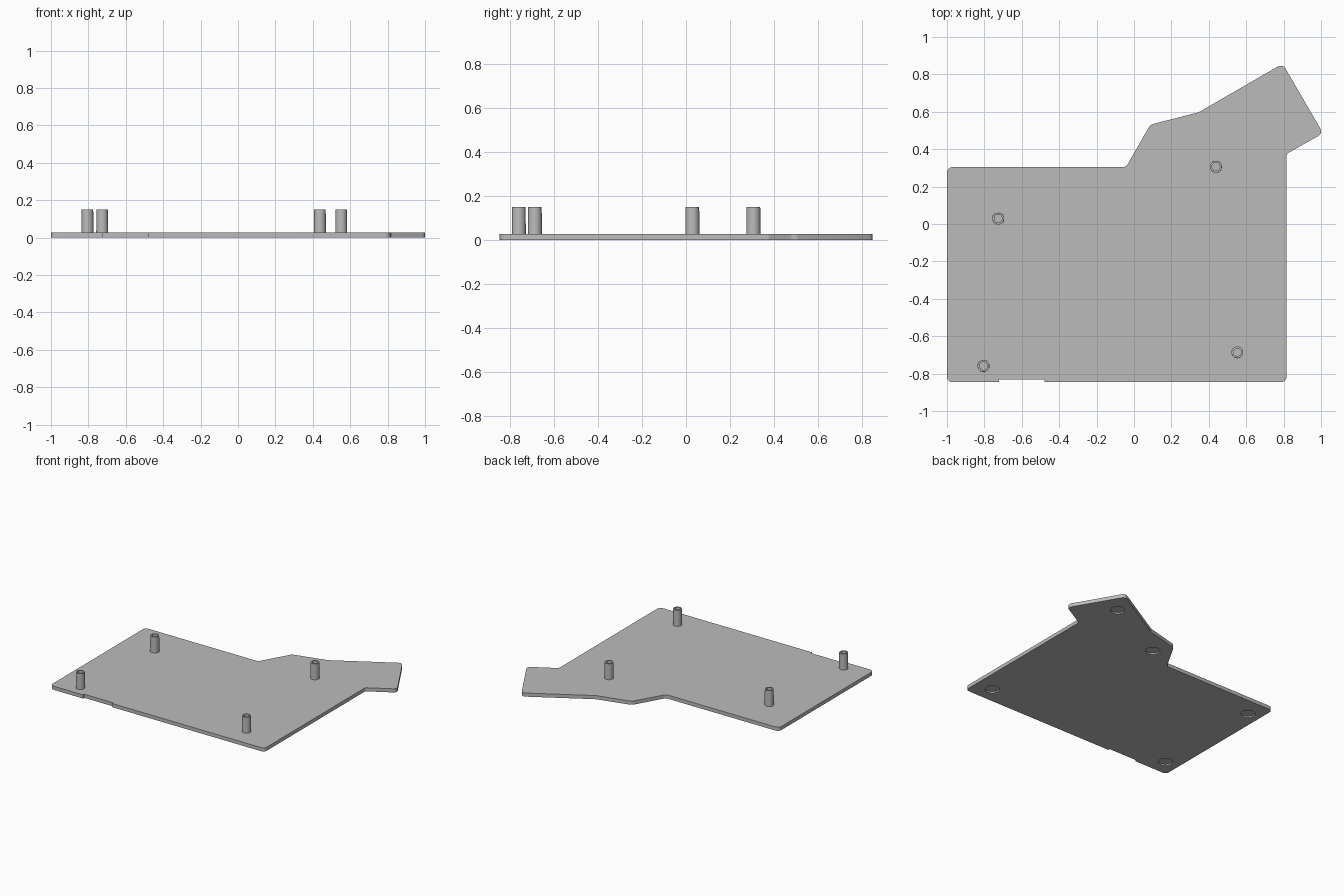
import bpy, bmesh, math
from mathutils import Vector

if "Cube" in bpy.data.objects:
    bpy.data.objects.remove(bpy.data.objects["Cube"])

THICK = 0.028
grey = bpy.data.materials.new("plain grey")
grey.diffuse_color = (0.5, 0.5, 0.5, 1)
grey.use_nodes = True
grey.node_tree.nodes["Principled BSDF"].inputs["Base Color"].default_value = grey.diffuse_color


def make_object(name, bm):
    bmesh.ops.recalc_face_normals(bm, faces=bm.faces)
    mesh = bpy.data.meshes.new(name)
    bm.to_mesh(mesh)
    bm.free()
    mesh.materials.append(grey)
    obj = bpy.data.objects.new(name, mesh)
    bpy.context.collection.objects.link(obj)
    return obj


def smooth(obj):
    bpy.ops.object.select_all(action='DESELECT')
    obj.select_set(True)
    bpy.context.view_layer.objects.active = obj
    bpy.ops.object.shade_smooth_by_angle(angle=math.radians(30))


def rounded(corners, steps=6):
    """Replace each (x, y, radius) corner with a tangent arc."""
    pts = []
    for i, (x, y, r) in enumerate(corners):
        p = Vector((x, y))
        if r == 0:
            pts.append(p)
            continue
        a = (Vector(corners[i - 1][:2]) - p).normalized()
        b = (Vector(corners[(i + 1) % len(corners)][:2]) - p).normalized()
        half = a.angle(b) / 2
        centre = p + (a + b).normalized() * r / math.sin(half)
        start = p + a * r / math.tan(half) - centre
        end = p + b * r / math.tan(half) - centre
        turn = start.angle_signed(end)
        for k in range(steps + 1):
            t = -turn * k / steps
            c, s = math.cos(t), math.sin(t)
            pts.append(centre + Vector((start.x * c - start.y * s,
                                        start.x * s + start.y * c)))
    return pts


# Base plate outline, counter-clockwise, with a shallow notch in the front edge
outline = [
    (-1, -0.846, 0.03), (-0.722, -0.846, 0), (-0.722, -0.832, 0),
    (-0.478, -0.832, 0), (-0.478, -0.846, 0), (0.816, -0.846, 0.03),
    (0.816, 0.375, 0.02), (1.011, 0.485, 0.03), (0.795, 0.857, 0.03),
    (0.345, 0.597, 0.06), (0.087, 0.531, 0.04), (-0.043, 0.304, 0.03),
    (-1, 0.304, 0.03),
]
bm = bmesh.new()
face = bm.faces.new([bm.verts.new((p.x, p.y, 0)) for p in rounded(outline)])
ext = bmesh.ops.extrude_face_region(bm, geom=[face])
for v in ext["geom"]:
    if isinstance(v, bmesh.types.BMVert):
        v.co.z = THICK
plate = make_object("base_plate", bm)

# Round foot recesses in the underside
recesses = [(0.68, -0.72), (-0.89, -0.72), (-0.90, 0.16), (0.17, 0.405), (0.72, 0.68)]
bm = bmesh.new()
for x, y in recesses:
    made = bmesh.ops.create_cone(bm, cap_ends=True, segments=32, radius1=0.05,
                                 radius2=0.05, depth=0.02)
    bmesh.ops.translate(bm, verts=made["verts"], vec=(x, y, 0))
cutter = make_object("recess_cutter", bm)
cutter.hide_render = True
cut = plate.modifiers.new("foot recesses", 'BOOLEAN')
cut.operation = 'DIFFERENCE'
cut.solver = 'EXACT'
cut.object = cutter
bpy.context.view_layer.objects.active = plate
bpy.ops.object.modifier_apply(modifier=cut.name)
bpy.data.objects.remove(cutter)
smooth(plate)


# Hollow standoff posts, spun from one closed profile
def standoff(name, x, y, n=32):
    profile = [(0.032, THICK - 0.005), (0.031, 0.15), (0.021, 0.15), (0.021, THICK + 0.002)]
    bm = bmesh.new()
    rings = [[bm.verts.new((x + r * math.cos(2 * math.pi * k / n),
                            y + r * math.sin(2 * math.pi * k / n), z))
              for k in range(n)] for r, z in profile]
    for low, high in zip(rings, rings[1:]):
        for k in range(n):
            j = (k + 1) % n
            bm.faces.new((low[k], low[j], high[j], high[k]))
    bm.faces.new(rings[0])
    bm.faces.new(rings[-1])
    smooth(make_object(name, bm))


standoff("standoff_back_left", -0.726, 0.029)
standoff("standoff_back_right", 0.438, 0.306)
standoff("standoff_front_right", 0.552, -0.686)
standoff("standoff_front_left", -0.805, -0.759)
